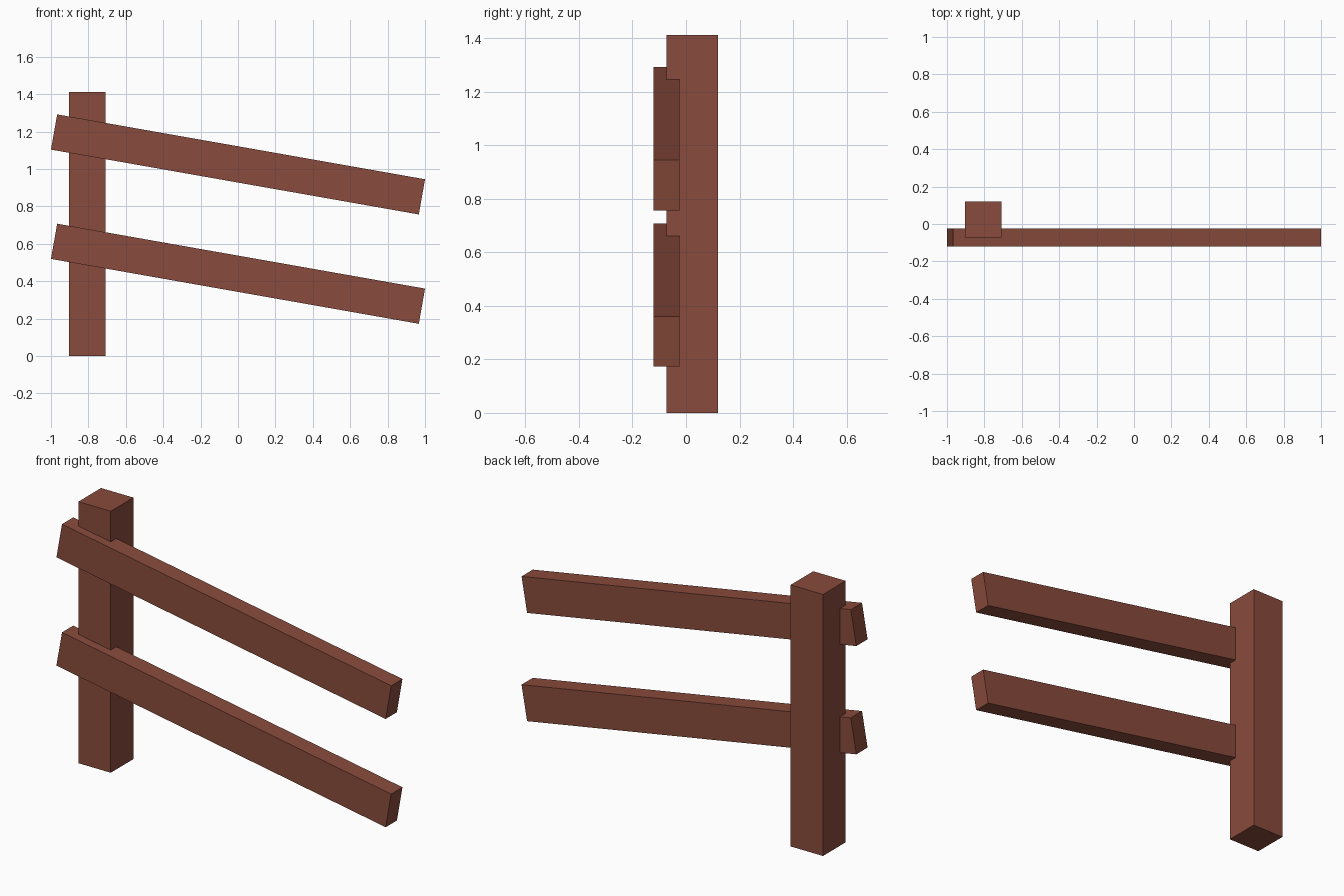
import bpy
import math

if "Cube" in bpy.data.objects:
    bpy.data.objects.remove(bpy.data.objects["Cube"])

wood = bpy.data.materials.new("reddish_brown_wood")
wood.diffuse_color = (0.25, 0.07, 0.045, 1)
wood.use_nodes = True
wood.node_tree.nodes["Principled BSDF"].inputs["Base Color"].default_value = wood.diffuse_color


def beam(name, center, size, tilt=0.0):
    """Box beam, tilted in the front plane."""
    bpy.ops.mesh.primitive_cube_add(size=1, location=center, rotation=(0, tilt, 0))
    ob = bpy.context.object
    ob.name = name
    ob.scale = size
    bpy.ops.object.transform_apply(location=False, rotation=False, scale=True)
    ob.data.materials.append(wood)
    return ob


# Upright post
beam("post", (-0.806, 0.024, 0.706), (0.193, 0.193, 1.412))

# Two parallel rails sloping down to the right, let into the post's front
for name, z in (("lower_rail", 0.44), ("upper_rail", 1.0245)):
    beam(name, (0, -0.073, z), (1.997, 0.096, 0.191), math.radians(10))
